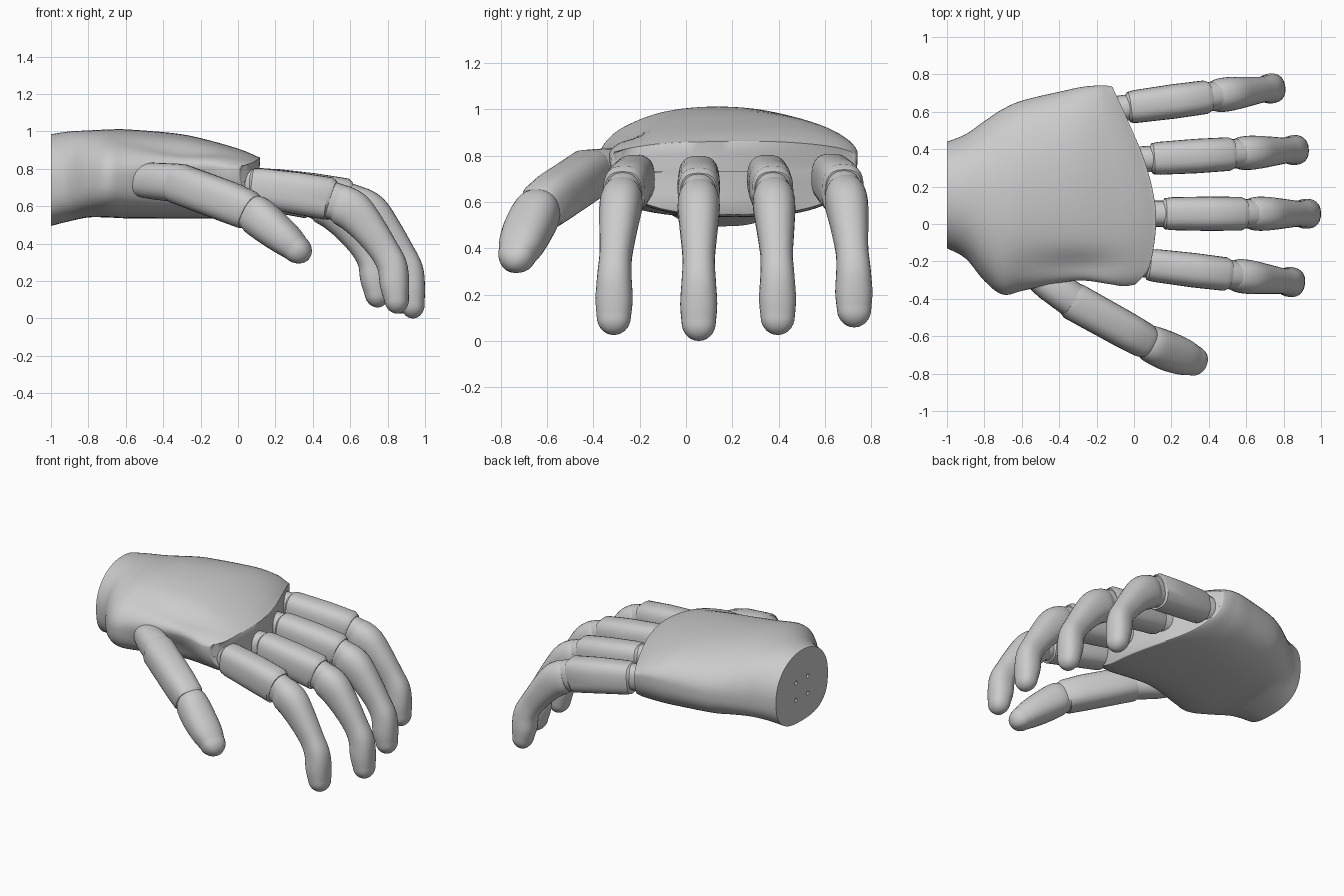
import bpy, bmesh
from math import sin, cos, pi, exp, copysign, radians
from mathutils import Vector

if "Cube" in bpy.data.objects:
    bpy.data.objects.remove(bpy.data.objects["Cube"])


def smooth_rows(rows, steps):
    """Catmull-Rom interpolation of rows of numbers."""
    rows = [Vector(r) for r in rows]
    out = []
    for i in range(len(rows) - 1):
        a, b, c, d = rows[max(i - 1, 0)], rows[i], rows[i + 1], rows[min(i + 2, len(rows) - 1)]
        for s in range(steps):
            t = s / steps
            out.append(0.5 * (2 * b + (c - a) * t + (2 * a - 5 * b + 4 * c - d) * t ** 2
                              + (3 * b - a - 3 * c + d) * t ** 3))
    return out + [rows[-1]]


def power(v, n):
    return copysign(abs(v) ** (2 / n), v)


def make_loft(name, rings):
    bm = bmesh.new()
    vs = [[bm.verts.new(p) for p in ring] for ring in rings]
    n = len(vs[0])
    for a, b in zip(vs, vs[1:]):
        for i in range(n):
            bm.faces.new((a[i], a[(i + 1) % n], b[(i + 1) % n], b[i]))
    bm.faces.new(vs[0][::-1])
    bm.faces.new(vs[-1])
    bmesh.ops.recalc_face_normals(bm, faces=bm.faces)
    me = bpy.data.meshes.new(name)
    bm.to_mesh(me)
    bm.free()
    ob = bpy.data.objects.new(name, me)
    bpy.context.collection.objects.link(ob)
    return ob


def shade(ob, angle=35):
    bpy.ops.object.select_all(action='DESELECT')
    ob.select_set(True)
    bpy.context.view_layer.objects.active = ob
    bpy.ops.object.shade_smooth_by_angle(angle=radians(angle))


def tube(name, rows, steps=1, dome=0.0, n=2.3, sides=28):
    """Tube through rows of (x, y, z, half width, half height), optional round tip."""
    rows = smooth_rows(rows, steps)
    pts = [Vector(r[:3]) for r in rows]
    size = [(r[3], r[4]) for r in rows]
    if dome:
        d = (pts[-1] - pts[-2]).normalized()
        p, (w, h) = pts[-1], size[-1]
        for k in range(1, 8):
            a = k / 7 * 0.48 * pi
            pts.append(p + d * dome * sin(a))
            size.append((w * cos(a), h * cos(a)))
    heading = pts[-1] - pts[0]
    side = Vector((-heading.y, heading.x, 0)).normalized()
    rings = []
    for i, p in enumerate(pts):
        t = (pts[min(i + 1, len(pts) - 1)] - pts[max(i - 1, 0)]).normalized()
        up = t.cross(side).normalized()
        w, h = size[i]
        rings.append([p + side * w * power(cos(a), n) + up * h * power(sin(a), n)
                      for a in (2 * pi * k / sides for k in range(sides))])
    ob = make_loft(name, rings)
    shade(ob)
    return ob


# Curved knuckle line as x over y
edge = smooth_rows([(-.02, -.38), (.0, -.33), (.065, -.26), (.095, -.15), (.11, .0), (.10, .14),
                    (.05, .34), (-.04, .56), (-.12, .735), (-.17, .84)], 4)


def knuckle_x(y):
    for a, b in zip(edge, edge[1:]):
        if y <= b.y:
            return a.x + (b.x - a.x) * (y - a.y) / (b.y - a.y)
    return edge[-1].x


# Palm: sections of (x, y min, y max, z top, z widest, z bottom)
sections = [(-1.0, -.13, .44, .985, .73, .495), (-.9, -.185, .48, 1.0, .73, .52),
            (-.8, -.305, .55, 1.005, .74, .54), (-.7, -.38, .615, 1.01, .76, .54),
            (-.58, -.36, .665, 1.01, .77, .535), (-.3, -.315, .725, .985, .80, .535),
            (-.1, -.325, .74, .94, .81, .535), (.03, -.335, .74, .90, .80, .54),
            (.11, -.325, .735, .865, .80, .545)]
rings = []
for x, y0, y1, zt, zm, zb in smooth_rows(sections, 5):
    ring = []
    ramp = max(0, (x + .4) / .51) ** 1.5
    for k in range(72):
        a = 2 * pi * k / 72
        n = 2.1 if sin(a) > 0 else 2.7
        y = (y0 + y1) / 2 + (y1 - y0) / 2 * power(cos(a), n)
        z = zm + ((zt - zm) if sin(a) > 0 else (zm - zb)) * power(sin(a), n)
        # follow the knuckle line, and hollow the side around the thumb
        px = x + (knuckle_x(y) - .11) * ramp
        if sin(a) > 0:
            z -= .03 * exp(-((y + .22) / .07) ** 2 - ((x + .3) / .25) ** 2)
        if y < .15:
            y += .05 * exp(-((x + .3) / .25) ** 2 - ((z - .70) / .09) ** 2) * min(1, (.15 - y) / .3)
        ring.append(Vector((px, y, z)))
    rings.append(ring)
# rounded rim, then the upright front face closing on a middle line
rim, c = rings[-1], Vector((0, .2, .73))
for s, dx in ((.99, .006), (.975, .008), (.6, .006), (.25, .005), (.01, .005)):
    rings.append([Vector((p.x + dx, c.y + (p.y - c.y) * max(s, .975), c.z + (p.z - c.z) * s))
                  for p in rim])
palm = make_loft("palm", rings)

# Mounting holes in the wrist end
for y in (.09, .22):
    for z in (.66, .78):
        circle = [(.013 * cos(pi * k / 6), .013 * sin(pi * k / 6)) for k in range(12)]
        hole = make_loft("wrist_hole", [[Vector((x, y + a, z + b)) for a, b in circle]
                                        for x in (-1.1, -.93)])
        m = palm.modifiers.new("hole", 'BOOLEAN')
        m.operation, m.object, m.solver = 'DIFFERENCE', hole, 'EXACT'
        bpy.context.view_layer.objects.active = palm
        bpy.ops.object.modifier_apply(modifier=m.name)
        bpy.data.objects.remove(hole)
shade(palm, 45)

# Finger parts as (distance, z, half width, half height), tip reach at 1.0
knuckle = [(-.03, .715, .07, .085), (.20, .71, .07, .085), (.215, .71, .06, .075)]
lower = [(.155, .70, .07, .085), (.165, .70, .083, .10), (.20, .695, .088, .105),
         (.40, .665, .092, .112), (.57, .635, .09, .115), (.585, .63, .08, .10)]
joint = [(.54, .64, .078, .10), (.63, .61, .078, .10), (.70, .57, .07, .085)]
upper = [(.615, .61, .08, .098), (.65, .595, .09, .108), (.71, .555, .09, .108),
         (.79, .46, .08, .092), (.865, .35, .07, .08), (.91, .26, .074, .08),
         (.922, .16, .08, .078), (.932, .08, .074, .066)]
# name: (tip x, y at base, y at tip, height factor)
fingers = {"index": (.915, -.21, -.32, .965), "middle": (1.0, .055, .055, 1.0),
           "ring": (.935, .345, .40, .965), "little": (.81, .615, .735, .92)}
for name, (tip, ya, yb, k) in fingers.items():
    def place(rows):
        return [(u + tip - 1, ya + (yb - ya) * (u - .1) / .9, .81 - (.81 - z) * k, w, h)
                for u, z, w, h in rows]
    tube(name + "_knuckle", place(knuckle))
    tube(name + "_lower_segment", place(lower), n=2.7)
    tube(name + "_joint", place(joint))
    tube(name + "_fingertip", place(upper), steps=5, dome=.08)

# Thumb
tube("thumb_base", [(-.55, -.25, .735, .075, .08), (-.46, -.315, .735, .09, .098),
                    (-.33, -.405, .725, .095, .103), (-.29, -.43, .71, .088, .097)])
tube("thumb_lower_segment", [(-.345, -.40, .73, .09, .10), (-.32, -.415, .722, .102, .108),
                             (-.05, -.565, .622, .10, .11), (.05, -.62, .58, .095, .105),
                             (.065, -.63, .57, .085, .095)], n=2.6)
tube("thumb_joint", [(.0, -.59, .60, .085, .095), (.11, -.65, .545, .085, .095)])
tube("thumb_tip", [(.06, -.625, .575, .085, .09), (.10, -.645, .55, .10, .105),
                   (.18, -.68, .485, .105, .10), (.26, -.71, .42, .098, .088),
                   (.31, -.728, .375, .082, .074)], steps=5, dome=.09)
